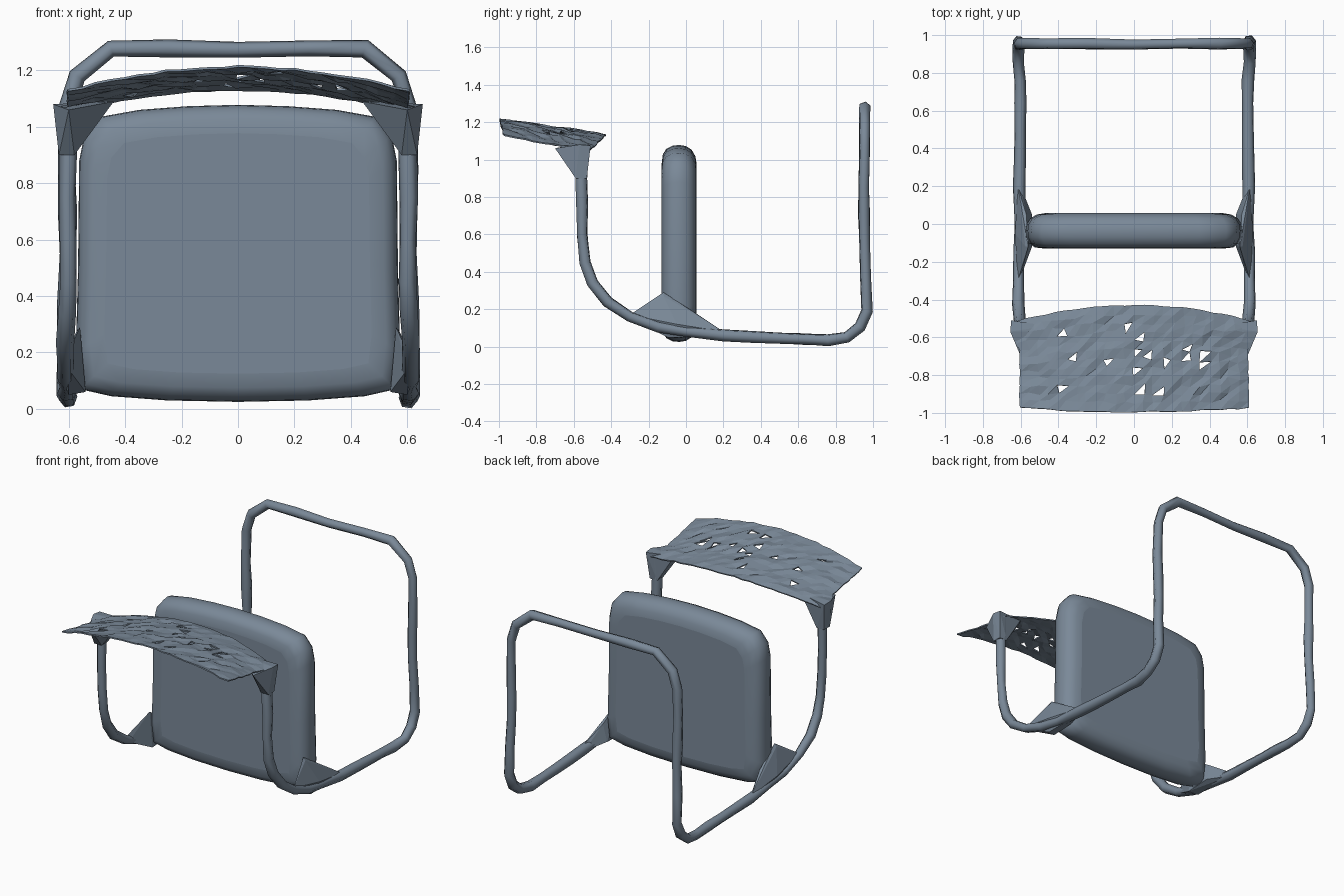
import bpy, bmesh, random
from mathutils import Vector

if "Cube" in bpy.data.objects:
    bpy.data.objects.remove(bpy.data.objects["Cube"])

random.seed(4)

slate = bpy.data.materials.new("slate")
slate.diffuse_color = (0.195, 0.25, 0.315, 1)
slate.use_nodes = True
slate.node_tree.nodes["Principled BSDF"].inputs["Base Color"].default_value = slate.diffuse_color


def make_object(name, bm):
    bmesh.ops.recalc_face_normals(bm, faces=bm.faces)
    mesh = bpy.data.meshes.new(name)
    bm.to_mesh(mesh)
    bm.free()
    mesh.materials.append(slate)
    obj = bpy.data.objects.new(name, mesh)
    bpy.context.collection.objects.link(obj)
    return obj


def hull(name, points):
    bm = bmesh.new()
    for p in points:
        bm.verts.new(p)
    bmesh.ops.convex_hull(bm, input=bm.verts)
    loose = [v for v in bm.verts if not v.link_faces]
    bmesh.ops.delete(bm, geom=loose, context='VERTS')
    return make_object(name, bm)


# Bent tube frame: half path (x, y, z), mirrored into one continuous sweep
side = [(-0.55, 1.05), (-0.56, 0.9), (-0.555, 0.75), (-0.555, 0.6), (-0.54, 0.45),
        (-0.50, 0.34), (-0.42, 0.24), (-0.30, 0.16), (-0.15, 0.105), (0, 0.08),
        (0.2, 0.06), (0.35, 0.052), (0.5, 0.045), (0.64, 0.04), (0.76, 0.034),
        (0.86, 0.05), (0.93, 0.105), (0.968, 0.19), (0.96, 0.37), (0.955, 0.55),
        (0.952, 0.7), (0.95, 0.85)]
half = [(0.607 + random.uniform(-0.007, 0.007), y, z) for y, z in side]
half += [(0.605, 0.955, 1.07), (0.57, 0.955, 1.18), (0.45, 0.955, 1.277),
         (0.25, 0.955, 1.278)]
path = half + [(0, 0.95, 1.273)] + [(-x, y, z) for x, y, z in reversed(half)]
curve = bpy.data.curves.new("tube_frame", 'CURVE')
curve.dimensions = '3D'
curve.bevel_depth = 0.033
curve.bevel_resolution = 1
curve.use_fill_caps = True
curve.materials.append(slate)
spline = curve.splines.new('POLY')
spline.points.add(len(path) - 1)
for pt, co in zip(spline.points, path):
    pt.co = (*co, 1)
    pt.radius = random.uniform(0.85, 1.05)
spline.use_smooth = True
bpy.context.collection.objects.link(bpy.data.objects.new("tube_frame", curve))

# Seat cushion: rounded outline lofted through inset rings
outline = [(0, 0.025), (0.25, 0.03), (0.45, 0.045), (0.56, 0.07), (0.575, 0.2),
           (0.567, 0.5), (0.563, 0.88), (0.545, 0.97), (0.49, 1.035),
           (0.35, 1.06), (0.18, 1.073), (0, 1.078)]
outline += [(-x, z) for x, z in reversed(outline[1:-1])]
rings = [(-0.130, 0.10), (-0.124, 0.05), (-0.105, 0.02), (-0.07, 0.003), (-0.035, 0),
         (0.0, 0.006), (0.03, 0.025), (0.05, 0.06), (0.057, 0.10)]
bm = bmesh.new()
loops = []
for y, inset in rings:
    sx, sz = 1 - inset / 0.57, 1 - inset / 0.525
    loops.append([bm.verts.new((x * sx, y, 0.55 + (z - 0.55) * sz))
                  for x, z in outline])
for a, b in zip(loops, loops[1:]):
    for i in range(len(outline)):
        j = (i + 1) % len(outline)
        bm.faces.new((a[i], a[j], b[j], b[i]))
bm.faces.new(loops[0])
bm.faces.new(loops[-1])
seat = make_object("seat_cushion", bm)
for p in seat.data.polygons:
    p.use_smooth = len(p.vertices) == 4

# Flared joints: seat to frame, and frame to back panel
for s, label in ((1, "right"), (-1, "left")):
    hull(label + "_seat_joint",
         [(s * x, y, z) for x, y, z in (
             (0.54, -0.12, 0.06), (0.56, -0.12, 0.29), (0.575, -0.12, 0.27),
             (0.615, -0.30, 0.17), (0.60, -0.28, 0.14), (0.615, 0.20, 0.08),
             (0.60, 0.20, 0.05), (0.57, 0.05, 0.18), (0.54, 0.05, 0.07),
             (0.63, -0.05, 0.12), (0.6, -0.1, 0.05), (0.6, 0.02, 0.05))])
    hull(label + "_back_joint",
         [(s * x, y, z) for x, y, z in (
             (0.58, -0.59, 0.90), (0.635, -0.59, 0.90), (0.635, -0.53, 0.90),
             (0.58, -0.53, 0.90), (0.44, -0.57, 1.09), (0.46, -0.54, 1.09),
             (0.60, -0.70, 1.06), (0.655, -0.57, 1.08), (0.65, -0.51, 1.075))])

# Back panel: thin, arched, crumpled sheet with small tears
bm = bmesh.new()
nx, ny = 24, 12
grid = []
for j in range(ny + 1):
    v = j / ny
    row = []
    for i in range(nx + 1):
        u = 2 * i / nx - 1
        width = 0.605 + 0.045 * max(0, 1 - abs(v - 0.88) / 0.2)
        y0 = -0.995 + 0.02 * u * u
        y1 = -0.43 - 0.085 * u * u
        z = 1.212 - 0.08 * v - 0.085 * u * u
        inner = 0 < i < nx and 0 < j < ny
        k = 0.010 if inner else 0.004
        d = Vector([random.uniform(-k, k) for _ in range(3)])
        d.z *= 0.8
        row.append(bm.verts.new(Vector((u * width, y0 + (y1 - y0) * v, z)) + d))
    grid.append(row)
for j in range(ny):
    for i in range(nx):
        a, b = grid[j][i], grid[j][i + 1]
        c, d = grid[j + 1][i + 1], grid[j + 1][i]
        inner = 2 < i < nx - 3 and 1 < j < ny - 2
        for tri in ((a, b, c), (a, c, d)):
            if not (inner and random.random() < 0.08):
                bm.faces.new(tri)
panel = make_object("back_panel", bm)
solid = panel.modifiers.new("thickness", 'SOLIDIFY')
solid.thickness = 0.008
solid.offset = 0
